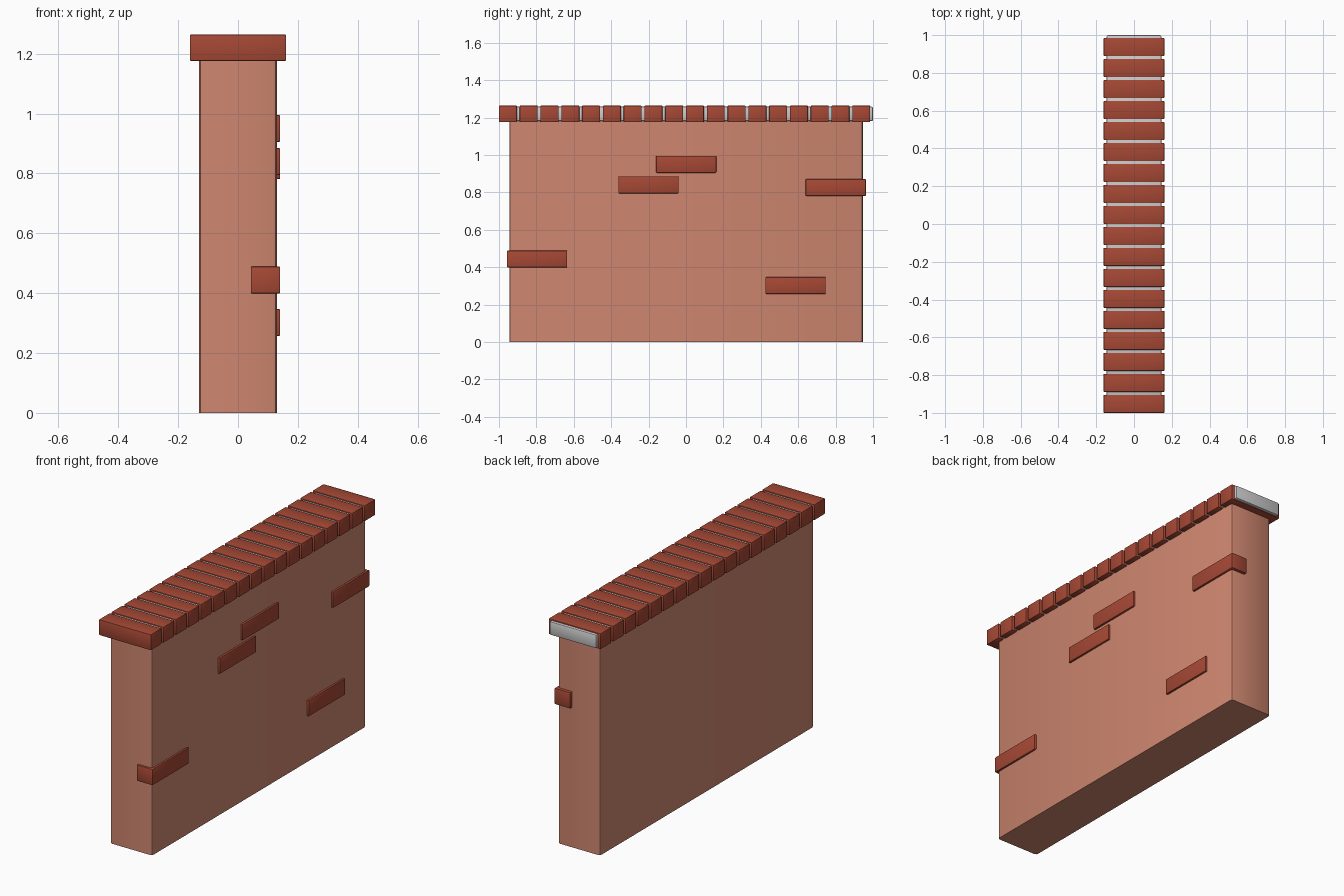
import bpy, bmesh, math

if "Cube" in bpy.data.objects:
    bpy.data.objects.remove(bpy.data.objects["Cube"])


def material(name, color):
    m = bpy.data.materials.new(name)
    m.diffuse_color = (*color, 1)
    m.use_nodes = True
    m.node_tree.nodes["Principled BSDF"].inputs["Base Color"].default_value = m.diffuse_color
    return m


BRICK = material("brick_red", (0.38, 0.065, 0.035))
PLASTER = material("wall_clay", (0.62, 0.24, 0.16))


def box(name, lo, hi, mat=None, bevel=0.004, upright_only=False):
    """Box between two corners with softened edges."""
    bm = bmesh.new()
    bmesh.ops.create_cube(bm, size=1)
    for v in bm.verts:
        v.co = [(lo[i] + hi[i]) / 2 + v.co[i] * (hi[i] - lo[i]) for i in range(3)]
    edges = [e for e in bm.edges if not upright_only
             or abs(e.verts[0].co.z - e.verts[1].co.z) > 0.01]
    bmesh.ops.bevel(bm, geom=edges, offset=bevel, segments=2, profile=0.5, affect='EDGES')
    me = bpy.data.meshes.new(name)
    bm.to_mesh(me)
    bm.free()
    ob = bpy.data.objects.new(name, me)
    bpy.context.collection.objects.link(ob)
    if mat:
        me.materials.append(mat)
    bpy.context.view_layer.objects.active = ob
    ob.select_set(True)
    bpy.ops.object.shade_smooth_by_angle(angle=math.radians(30))
    ob.select_set(False)
    return ob


# Wall body with rounded upright corners
box("wall", (-0.13, -0.945, 0), (0.13, 0.945, 1.185), PLASTER, 0.014, True)

# Grey mortar bed running through the coping
box("coping_mortar", (-0.145, -0.985, 1.181), (0.145, 1.0, 1.258), None, 0.008)

# Row of coping bricks
COUNT, WIDTH = 18, 0.096
for i in range(COUNT):
    y = -1 + i * (1.985 - WIDTH) / (COUNT - 1)
    box(f"coping_brick_{i + 1}", (-0.161, y, 1.176), (0.161, y + WIDTH, 1.264), BRICK)

# Exposed bricks on the right face: (start y, bottom z)
for i, (y, z) in enumerate([(-0.957, 0.399), (-0.362, 0.795), (-0.16, 0.905),
                            (0.64, 0.781), (0.425, 0.257)]):
    box(f"exposed_brick_{i + 1}", (0.043, y, z), (0.141, y + 0.322, z + 0.09), BRICK)
